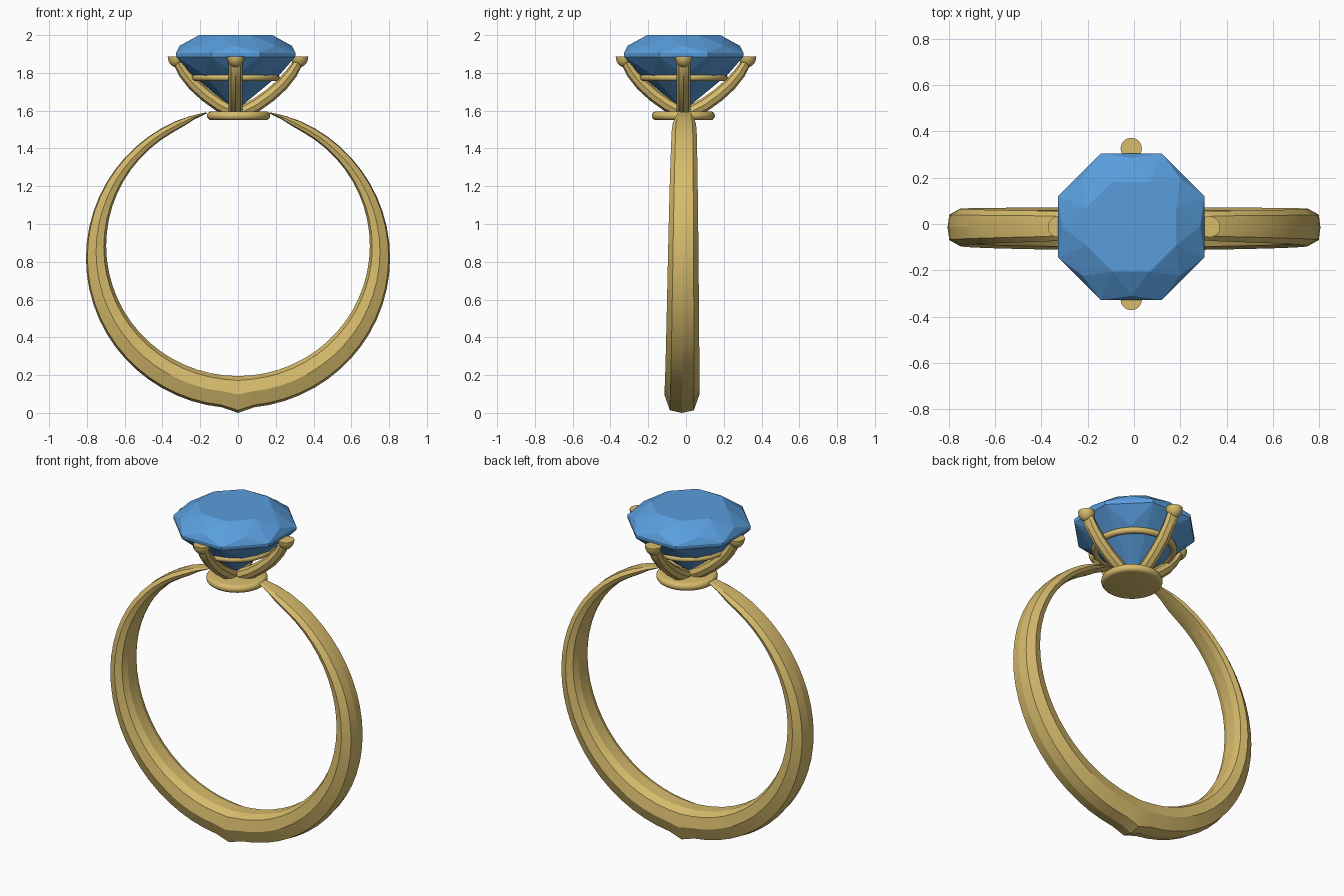
import bpy, bmesh, math
from mathutils import Vector

if "Cube" in bpy.data.objects:
    bpy.data.objects.remove(bpy.data.objects["Cube"])

CX, CY = -0.012, -0.012          # stone axis


def material(name, rgb):
    m = bpy.data.materials.new(name)
    m.diffuse_color = (*rgb, 1)
    m.use_nodes = True
    m.node_tree.nodes["Principled BSDF"].inputs["Base Color"].default_value = m.diffuse_color
    return m


GOLD = material("gold", (0.68, 0.50, 0.15))
BLUE = material("blue gem", (0.10, 0.34, 0.72))


def finish(bm, name, mat, smooth=None):
    bmesh.ops.recalc_face_normals(bm, faces=bm.faces)
    me = bpy.data.meshes.new(name)
    bm.to_mesh(me)
    bm.free()
    ob = bpy.data.objects.new(name, me)
    bpy.context.collection.objects.link(ob)
    me.materials.append(mat)
    if smooth:
        bpy.ops.object.select_all(action='DESELECT')
        ob.select_set(True)
        bpy.context.view_layer.objects.active = ob
        bpy.ops.object.shade_smooth_by_angle(angle=math.radians(smooth))
    return ob


def loft(bm, rings, closed=False):
    """Skin a list of point rings; cap the ends unless closed."""
    vs = [[bm.verts.new(p) for p in r] for r in rings]
    n = len(vs[0])
    for i in range(len(vs) - (0 if closed else 1)):
        a, b = vs[i], vs[(i + 1) % len(vs)]
        for j in range(n):
            k = (j + 1) % n
            bm.faces.new((a[j], a[k], b[k], b[j]))
    if not closed:
        bm.faces.new(vs[0])
        bm.faces.new(vs[-1])


# Band: crescent between two offset circles, wide at the bottom, thin at the open tips
SECTION = [(0, 1), (0.68, 0.93), (1, 0.5), (0.85, 0.12), (0.4, 0),
           (-0.4, 0), (-0.85, 0.12), (-1, 0.5), (-0.68, 0.93)]
rings = []
N, AMAX = 56, math.pi - 0.213
for i in range(N + 1):
    a = AMAX * (2 * i / N - 1)
    s, c = math.sin(a), math.cos(a)
    outer = Vector((0.805 * s, 0, 0.82 - 0.795 * c))
    inner = Vector((0.698 * s, 0, 0.885 - 0.69 * c))
    if i == N // 2:
        outer.z = 0                               # small ridge at the bottom seam
    u = abs(a) / AMAX
    width = 0.093 - 0.032 * u ** 1.5
    tip = min(1, 0.3 + (1 - u) / 0.08 * 0.7)      # rounded taper at the ends
    inner = outer.lerp(inner, tip)
    outer.z -= 0.008 * (1 - tip)
    width *= math.sqrt(tip)
    yc = -0.022 + 0.014 * u
    rings.append([inner.lerp(outer, t) + Vector((0, yc + w * width, 0)) for w, t in SECTION])
bm = bmesh.new()
loft(bm, rings)
finish(bm, "band", GOLD, 12)


# Base plate: disc with a rounded rim
def circle(r, z, n=48, cx=0.003, cy=-0.014):
    return [(cx + r * math.cos(2 * math.pi * k / n), cy + r * math.sin(2 * math.pi * k / n), z)
            for k in range(n)]


bm = bmesh.new()
loft(bm, [circle(0.144 + 0.023 * math.cos(t), 1.573 + 0.023 * math.sin(t))
          for t in [math.pi * (k / 8 - 0.5) for k in range(9)]])
finish(bm, "base_plate", GOLD, 40)

# Wire ring under the stone
bm = bmesh.new()
loft(bm, [circle(0.213 + 0.02 * math.cos(t), 1.775 + 0.018 * math.sin(t), 48, CX, CY)
          for t in [2 * math.pi * k / 10 for k in range(10)]], closed=True)
finish(bm, "gallery_ring", GOLD, 50)

# Four curved prongs, each with a flat-topped bead
PATH = [(0.03, 1.595), (0.10, 1.632), (0.17, 1.682), (0.235, 1.74),
        (0.285, 1.80), (0.315, 1.85), (0.325, 1.878)]
for q, side in enumerate(("right", "back", "left", "front")):
    ang = q * math.pi / 2
    d = Vector((math.cos(ang), math.sin(ang), 0))
    perp = Vector((-d.y, d.x, 0))
    up = Vector((0, 0, 1))
    mid = Vector((CX, CY, 0)) * (0.4 if q % 2 else 1)
    mid = Vector((CX if q % 2 else 0, 0 if q % 2 else CY, 0))
    pts = [mid + d * r + up * z for r, z in PATH]
    rings = []
    for i, p in enumerate(pts):
        t = (pts[min(i + 1, len(pts) - 1)] - pts[max(i - 1, 0)]).normalized()
        n = t.cross(perp)
        h = 0.036 - 0.016 * (i / 6) ** 3
        rings.append([p + perp * 0.037 * math.cos(k * math.pi / 4) + n * h * math.sin(k * math.pi / 4)
                      for k in range(8)])
    bm = bmesh.new()
    loft(bm, rings)
    finish(bm, side + "_prong", GOLD, 30)
    c = mid + d * 0.326
    bm = bmesh.new()
    loft(bm, [circle(0.046 * math.sin(t), 1.886 - 0.056 * math.cos(t), 20, c.x, c.y)
              for t in [math.pi / 2 * (0.08 + 0.92 * k / 7) for k in range(8)]])
    finish(bm, side + "_bead", GOLD, 40)


# Faceted stone: octagonal table, crown kites, girdle and pointed pavilion
bm = bmesh.new()


def ring8(r, z, half):
    return [bm.verts.new((CX + r * math.cos((k + half) * math.pi / 4),
                          CY + r * math.sin((k + half) * math.pi / 4), z)) for k in range(8)]


table = ring8(0.21, 2.0, 0.5)
crown = ring8(0.298, 1.943, 0)
girdle = ring8(0.343, 1.905, 0.5)
lower = ring8(0.341, 1.885, 0.5)
pav = ring8(0.232, 1.79, 0)
culet = bm.verts.new((CX, CY, 1.6))
bm.faces.new(table)
for k in range(8):
    p, n = k - 1, (k + 1) % 8
    bm.faces.new((table[p], table[k], crown[k]))
    bm.faces.new((table[k], crown[k], girdle[k]))
    bm.faces.new((table[k], girdle[k], crown[n]))
    bm.faces.new((crown[k], girdle[p], girdle[k]))
    bm.faces.new((girdle[p], girdle[k], lower[k], lower[p]))
    bm.faces.new((lower[p], lower[k], pav[k]))
    bm.faces.new((lower[k], pav[k], culet))
    bm.faces.new((lower[k], culet, pav[n]))
finish(bm, "gemstone", BLUE)
